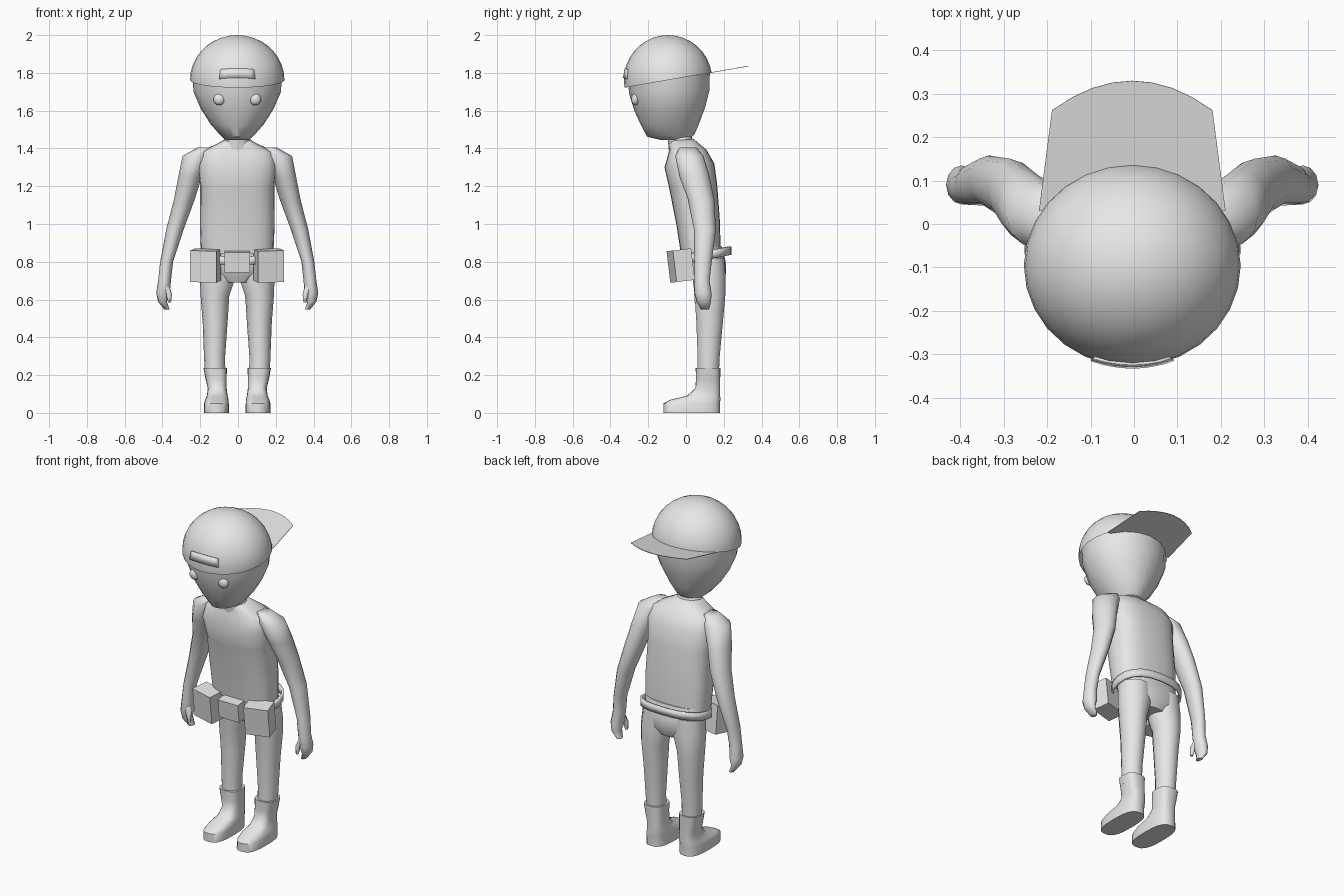
import bpy, bmesh, math
from mathutils import Vector, Matrix

cube = bpy.data.objects.get("Cube")
if cube:
    bpy.data.objects.remove(cube, do_unlink=True)

grey = bpy.data.materials.new("plain grey")
grey.use_nodes = True
grey.diffuse_color = (0.8, 0.8, 0.8, 1)
grey.node_tree.nodes["Principled BSDF"].inputs["Base Color"].default_value = (0.8, 0.8, 0.8, 1)

SHIFT = -0.004                     # the body sits a touch off centre
HEAD = Vector((0, -0.095, 1.762))  # centre of the cap dome
DOME = Vector((0.25, 0.234, 0.238))
TILT = 0.174                       # slope of the cap edge


def finish(name, bm, smooth=True, angle=45):
    bmesh.ops.recalc_face_normals(bm, faces=bm.faces)
    mesh = bpy.data.meshes.new(name)
    bm.to_mesh(mesh)
    bm.free()
    mesh.materials.append(grey)
    ob = bpy.data.objects.new(name, mesh)
    bpy.context.collection.objects.link(ob)
    ob.location.x = SHIFT
    if smooth:
        bpy.ops.object.select_all(action='DESELECT')
        ob.select_set(True)
        bpy.context.view_layer.objects.active = ob
        bpy.ops.object.shade_smooth_by_angle(angle=math.radians(angle))
    return ob


def loft(name, rings, side=1, n=16, power=2.0, slope=0.0, caps=True, angle=45):
    """Skin stacked rings given as (cx, cy, z, rx, ry); a higher power is boxier."""
    bm = bmesh.new()
    loops = []
    for cx, cy, z, rx, ry in rings:
        loop = []
        for i in range(n):
            a = 2 * math.pi * i / n
            c, s = math.cos(a), math.sin(a)
            dx = math.copysign(abs(c) ** (2 / power), c) * rx
            dy = math.copysign(abs(s) ** (2 / power), s) * ry
            loop.append(bm.verts.new((side * (cx + dx), cy + dy, z + slope * dy)))
        loops.append(loop)
    for a, b in zip(loops, loops[1:]):
        for i in range(n):
            j = (i + 1) % n
            bm.faces.new((a[i], a[j], b[j], b[i]))
    if caps:
        bm.faces.new(loops[0])
        bm.faces.new(loops[-1])
    return finish(name, bm, angle=angle)


def box(name, centre, size, yaw=0, tilt=0.12):
    bm = bmesh.new()
    turn = Matrix.Rotation(tilt, 4, 'X') @ Matrix.Rotation(yaw, 4, 'Z')
    bmesh.ops.create_cube(bm, size=1, matrix=Matrix.Translation(centre) @ turn @ Matrix.Diagonal((*size, 1)))
    return finish(name, bm, smooth=False)


def thicken(ob, amount, offset=0):
    mod = ob.modifiers.new("thickness", 'SOLIDIFY')
    mod.thickness = amount
    mod.offset = offset


def edge_height(y):
    return HEAD.z + TILT * (y - HEAD.y)


# Head and neck
loft("head", [(0, -0.092, 1.80, 0.236, 0.218), (0, -0.088, 1.70, 0.232, 0.213),
              (0, -0.086, 1.61, 0.193, 0.188), (0, -0.083, 1.53, 0.142, 0.155),
              (0, -0.080, 1.468, 0.088, 0.125), (0, -0.055, 1.448, 0.065, 0.075)],
     n=20, slope=0.05)
loft("neck", [(0, -0.045, 1.49, 0.06, 0.065), (0, -0.03, 1.445, 0.07, 0.066),
              (0, -0.005, 1.38, 0.10, 0.085)])

# Cap dome, cut along its sloping edge
bm = bmesh.new()
bmesh.ops.create_uvsphere(bm, u_segments=28, v_segments=18, radius=1,
                          matrix=Matrix.Translation(HEAD) @ Matrix.Diagonal((*DOME, 1)))
bmesh.ops.bisect_plane(bm, geom=bm.verts[:] + bm.edges[:] + bm.faces[:], plane_co=HEAD,
                       plane_no=(0, -TILT, 1), clear_inner=True)
finish("cap_dome", bm)

# Cap brim, flat in the plane of the cap edge and pointing backwards
bm = bmesh.new()
outline = [(0.215, 0.03), (0.185, 0.262)]
for i in range(1, 8):
    x = 0.185 * (1 - i / 4)
    outline.append((x, 0.262 + 0.068 * (1 - (x / 0.185) ** 2)))
outline += [(-0.185, 0.262), (-0.215, 0.03)]
bm.faces.new([bm.verts.new((x, y, edge_height(y))) for x, y in outline])
thicken(finish("cap_brim", bm, smooth=False), 0.003)

# Curved strap panel on the front of the cap
bm = bmesh.new()
columns = []
for i in range(9):
    t = i / 4 - 1
    column = []
    for width, z in ((0.095, 1.768), (0.088, 1.818)):
        x = t * width
        z += 0.006 * (1 - t * t)
        k = 1 - (x / DOME.x) ** 2 - ((z - HEAD.z) / DOME.z) ** 2
        column.append(bm.verts.new((x, HEAD.y - DOME.y * math.sqrt(k) - 0.001, z)))
    columns.append(column)
for a, b in zip(columns, columns[1:]):
    bm.faces.new((a[0], b[0], b[1], a[1]))
thicken(finish("cap_strap", bm), 0.007)

# Torso and hips
loft("torso", [(0, 0.078, 0.85, 0.192, 0.105), (0, 0.065, 1.0, 0.198, 0.115),
               (0, 0.038, 1.2, 0.196, 0.127), (0, 0.018, 1.31, 0.21, 0.132),
               (0, 0.008, 1.385, 0.19, 0.10), (0, -0.012, 1.425, 0.105, 0.075),
               (0, -0.022, 1.445, 0.07, 0.062)], n=24, power=2.7, slope=0.08, angle=60)
loft("hips", [(0, 0.10, 0.88, 0.182, 0.09), (0, 0.108, 0.80, 0.188, 0.102),
              (0, 0.118, 0.74, 0.165, 0.095), (0, 0.12, 0.69, 0.08, 0.07)], n=20, power=2.4)

# Tilted belt with buckle
belt = loft("belt", [(0, 0.10, 0.81, 0.2, 0.135), (0, 0.10, 0.855, 0.2, 0.135)],
            n=20, power=2.4, slope=0.2, caps=False)
thicken(belt, 0.012)
box("belt_buckle", (0, -0.055, 0.80), (0.133, 0.06, 0.108))

for side, tag in ((1, "left"), (-1, "right")):
    box(tag + "_pouch", (side * 0.168, -0.028, 0.78), (0.142, 0.10, 0.168), yaw=side * 0.24)

    # Eye
    bm = bmesh.new()
    bmesh.ops.create_uvsphere(bm, u_segments=16, v_segments=10, radius=0.031,
                              matrix=Matrix.Translation((side * 0.095, -0.268, 1.66))
                              @ Matrix.Diagonal((1, 0.7, 1, 1)))
    finish(tag + "_eye", bm)

    # Arm with hand and thumb
    loft(tag + "_arm", [(0.17, 0.01, 1.405, 0.04, 0.045), (0.213, 0.018, 1.36, 0.077, 0.075),
                        (0.25, 0.045, 1.25, 0.062, 0.08), (0.28, 0.08, 1.13, 0.055, 0.07),
                        (0.33, 0.10, 0.97, 0.046, 0.058), (0.374, 0.09, 0.80, 0.034, 0.046),
                        (0.385, 0.085, 0.70, 0.034, 0.04), (0.393, 0.09, 0.635, 0.036, 0.045),
                        (0.396, 0.095, 0.59, 0.024, 0.038), (0.372, 0.10, 0.547, 0.014, 0.022)],
         side, n=12, angle=60)
    loft(tag + "_thumb", [(0.38, 0.07, 0.67, 0.022, 0.02), (0.362, 0.058, 0.63, 0.016, 0.015),
                          (0.358, 0.055, 0.585, 0.008, 0.009)], side, n=8)

    # Leg
    loft(tag + "_leg", [(0.10, 0.115, 0.82, 0.088, 0.09), (0.103, 0.122, 0.72, 0.095, 0.09),
                        (0.118, 0.127, 0.62, 0.076, 0.083), (0.117, 0.125, 0.48, 0.066, 0.072),
                        (0.12, 0.12, 0.30, 0.056, 0.06), (0.117, 0.117, 0.19, 0.054, 0.058)],
         side, n=14, angle=60)

    # Boot shaft and foot
    loft(tag + "_boot", [(0.117, 0.117, 0.238, 0.062, 0.066), (0.112, 0.117, 0.18, 0.056, 0.064),
                         (0.106, 0.115, 0.13, 0.05, 0.066), (0.106, 0.093, 0.09, 0.055, 0.088),
                         (0.108, 0.05, 0.07, 0.062, 0.132), (0.11, 0.03, 0.05, 0.065, 0.15),
                         (0.11, 0.03, 0.0, 0.066, 0.15)], side, n=20, power=2.8)
